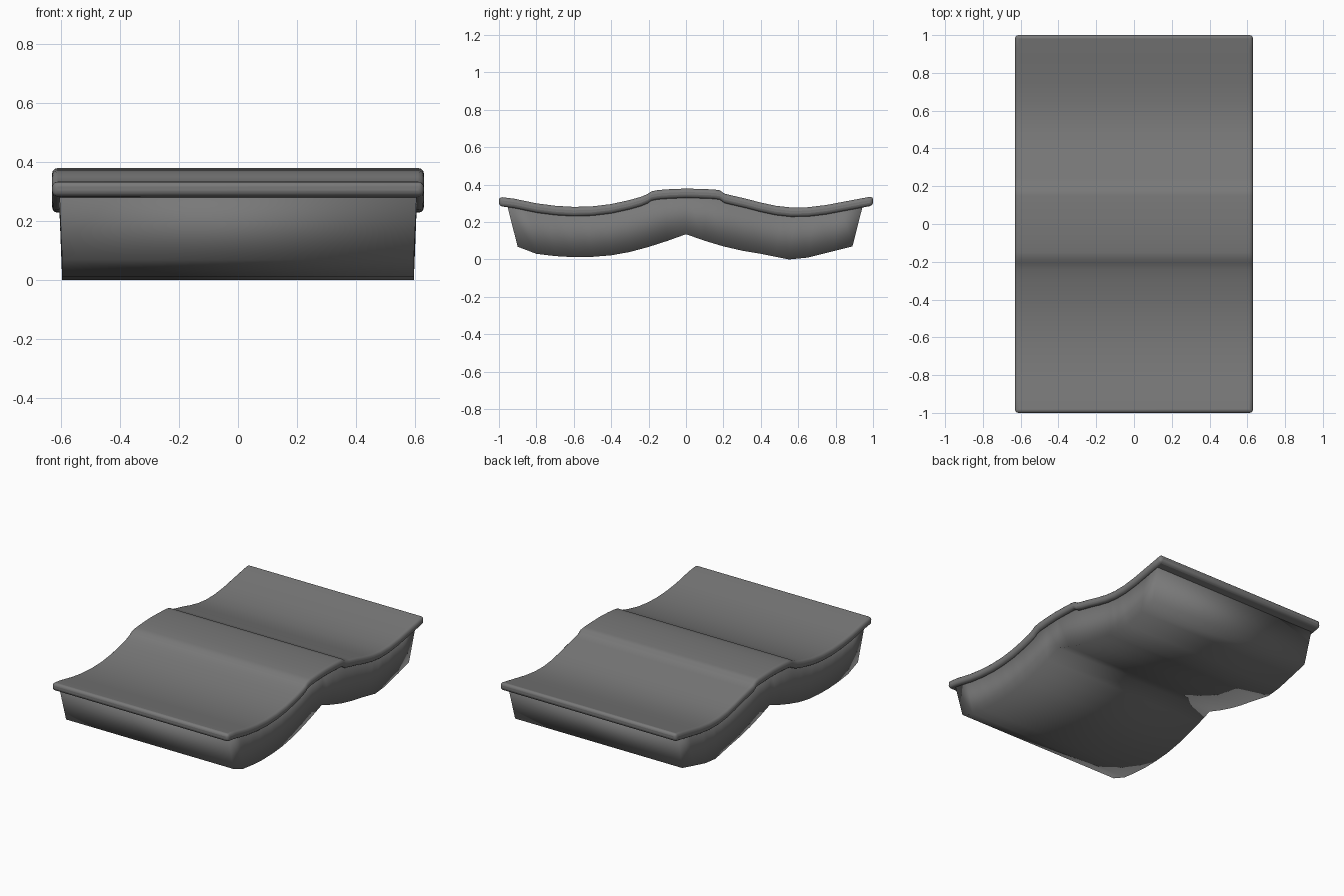
import bpy, bmesh, math

cube = bpy.data.objects.get("Cube")
if cube:
    bpy.data.objects.remove(cube, do_unlink=True)

grey = bpy.data.materials.new("dark grey")
grey.use_nodes = True
colour = (0.19, 0.19, 0.19, 1)
grey.diffuse_color = colour
grey.node_tree.nodes["Principled BSDF"].inputs["Base Color"].default_value = colour

# Side profiles as (y, z)
TOP = [(-1, .335), (-.92, .325), (-.8, .3), (-.7, .287), (-.6, .281), (-.5, .284),
       (-.4, .296), (-.3, .318), (-.24, .335), (-.205, .35), (-.185, .364), (-.15, .371),
       (-.08, .376), (0, .379), (.08, .377), (.15, .374), (.18, .37), (.205, .352),
       (.25, .341), (.32, .325), (.4, .304), (.48, .287), (.56, .278), (.65, .279),
       (.75, .291), (.85, .31), (.93, .325), (1, .338)]
BOTTOM = [(-.9, .068), (-.8, .03), (-.7, .018), (-.6, .012), (-.5, .014), (-.4, .022),
          (-.3, .04), (-.2, .067), (-.1, .099), (0, .135), (.1, .1), (.2, .07), (.3, .047),
          (.4, .03), (.48, .014), (.55, 0), (.65, .01), (.78, .042), (.89, .07)]


def height(profile, y):
    """Height of a profile at y."""
    for (y0, z0), (y1, z1) in zip(profile, profile[1:]):
        if y <= y1:
            return z0 + (z1 - z0) * (y - y0) / (y1 - y0)
    return profile[-1][1]


def wavy_solid(name, top, bottom, top_half, bottom_half):
    """Closed solid between two profiles of equal length, spanning x."""
    bm = bmesh.new()
    rings = []
    for (yt, zt), (yb, zb) in zip(top, bottom):
        section = [(-top_half, yt, zt), (top_half, yt, zt),
                   (bottom_half, yb, zb), (-bottom_half, yb, zb)]
        rings.append([bm.verts.new(p) for p in section])
    for a, b in zip(rings, rings[1:]):
        for i in range(4):
            j = (i + 1) % 4
            bm.faces.new((a[i], a[j], b[j], b[i]))
    bm.faces.new(rings[0])
    bm.faces.new(rings[-1][::-1])
    bmesh.ops.recalc_face_normals(bm, faces=bm.faces)
    # Keep the crease across the middle of the underside crisp
    for e in bm.edges:
        if all(abs(v.co.y) < .001 and v.co.z < .2 for v in e.verts):
            e.smooth = False
    mesh = bpy.data.meshes.new(name)
    bm.to_mesh(mesh)
    bm.free()
    mesh.materials.append(grey)
    obj = bpy.data.objects.new(name, mesh)
    bpy.context.collection.objects.link(obj)
    return obj


# Overhanging top panel with a rounded rim
panel = wavy_solid("top_panel", TOP, [(y, z - .05) for y, z in TOP], .63, .63)
bevel = panel.modifiers.new("rounded rim", 'BEVEL')
bevel.width = .018
bevel.segments = 3
bevel.limit_method = 'ANGLE'
bevel.angle_limit = math.radians(60)
bpy.context.view_layer.objects.active = panel
panel.select_set(True)
bpy.ops.object.shade_smooth_by_angle(angle=math.radians(45))
panel.select_set(False)

# Tapered body below, its top hidden inside the panel
body_top = [(y * .96 / .9, height(TOP, y * .96 / .9) - .025) for y, z in BOTTOM]
body = wavy_solid("lower_body", body_top, BOTTOM, .606, .596)
body.data.polygons.foreach_set("use_smooth", [True] * len(body.data.polygons))
